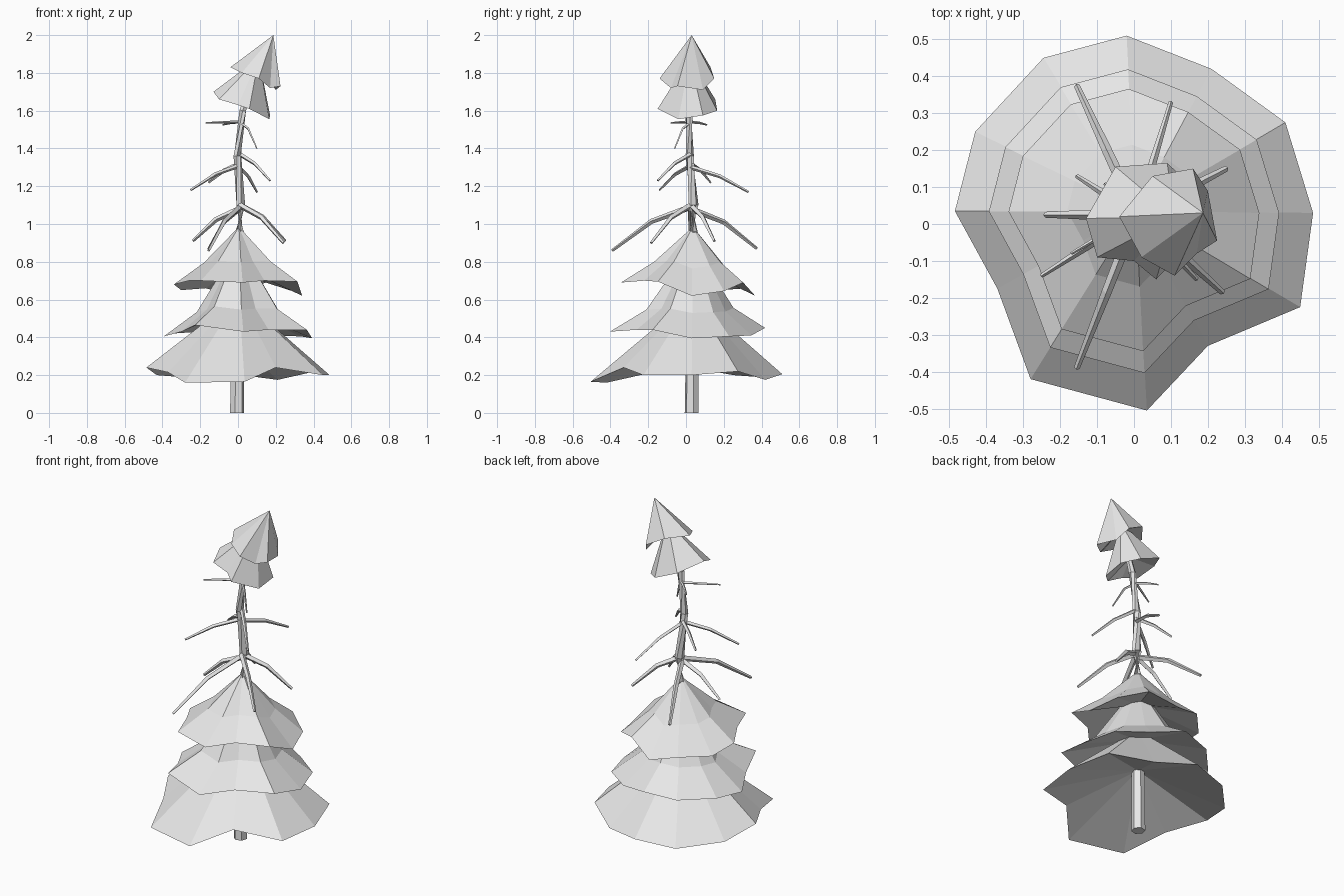
import bpy, bmesh, math
from mathutils import Vector

cube = bpy.data.objects.get("Cube")
if cube:
    bpy.data.objects.remove(cube, do_unlink=True)

grey = bpy.data.materials.new("light_grey")
grey.use_nodes = True
grey.diffuse_color = (0.8, 0.8, 0.8, 1)
grey.node_tree.nodes["Principled BSDF"].inputs["Base Color"].default_value = (0.8, 0.8, 0.8, 1)


def finish(name, bm):
    bmesh.ops.recalc_face_normals(bm, faces=bm.faces)
    mesh = bpy.data.meshes.new(name)
    bm.to_mesh(mesh)
    bm.free()
    mesh.materials.append(grey)
    obj = bpy.data.objects.new(name, mesh)
    bpy.context.collection.objects.link(obj)


def bridge(bm, a, b):
    n = len(a)
    for i in range(n):
        bm.faces.new((a[i], a[(i + 1) % n], b[(i + 1) % n], b[i]))


def fan(bm, ring, point):
    centre = bm.verts.new(point)
    for i in range(len(ring)):
        bm.faces.new((ring[i], ring[(i + 1) % len(ring)], centre))


def tube(name, path, radii, sides):
    """Tapered faceted tube along a path, capped at both ends."""
    bm = bmesh.new()
    pts = [Vector(p) for p in path]
    rings = []
    for i, p in enumerate(pts):
        d = pts[min(i + 1, len(pts) - 1)] - pts[max(i - 1, 0)]
        q = d.to_track_quat('Z', 'Y')
        ring = []
        for k in range(sides):
            t = math.tau * k / sides
            ring.append(bm.verts.new(p + q @ Vector((math.cos(t), math.sin(t), 0)) * radii[i]))
        rings.append(ring)
    for a, b in zip(rings, rings[1:]):
        bridge(bm, a, b)
    bm.faces.new(rings[0])
    bm.faces.new(rings[-1])
    finish(name, bm)


def foliage(name, rim, apex, hollow, kink=None, kink_z=0):
    """Jagged cone with a shallow underside; an optional inner ring makes it flare."""
    bm = bmesh.new()
    outer = [bm.verts.new(p) for p in rim]
    fan(bm, outer, hollow)
    if kink:
        mean = sum(p[2] for p in rim) / len(rim)
        inner = []
        for p in rim:
            v = Vector(apex).lerp(Vector(p), kink)
            v.z = kink_z + (p[2] - mean) * 0.5
            inner.append(bm.verts.new(v))
        bridge(bm, outer, inner)
        outer = inner
    fan(bm, outer, apex)
    finish(name, bm)


# Trunk
tube("trunk",
     [(-.005, .03, 0), (0, .035, .6), (.008, .04, .96), (.015, .04, 1.1),
      (-.003, .02, 1.36), (.025, .015, 1.6), (.09, .02, 1.8)],
     [.038, .034, .023, .026, .022, .02, .01], 6)

# Foliage skirts share one uneven outline, scaled per tier
outline = [(.485, .03), (.41, .275), (.21, .42), (-.02, .51), (-.245, .45), (-.43, .25),
           (-.485, .035), (-.37, -.175), (-.28, -.42), (.035, -.505), (.2, -.33), (.45, -.225)]
tiers = [
    ("lower_skirt", 1.0, .62, .37, .5, .41,
     (.20, .22, .175, .205, .185, .20, .24, .215, .16, .165, .24, .20)),
    ("middle_skirt", .81, .9, .56, .56, .545,
     (.395, .405, .41, .45, .43, .42, .405, .43, .465, .43, .44, .44)),
    ("upper_skirt", .7, .985, .78, .54, .79,
     (.62, .645, .69, .62, .66, .65, .68, .70, .70, .69, .70, .695)),
]
for name, s, top, hollow, kink, kink_z, heights in tiers:
    rim = [(x * s, .03 + (y - .03) * s, z) for (x, y), z in zip(outline, heights)]
    foliage(name, rim, (.005, .037, top), (0, .035, hollow), kink, kink_z)

# Leaning crown
foliage("crown_lower",
        [(-.13, .015, 1.7), (-.1, -.09, 1.66), (0, -.1, 1.63), (.06, -.15, 1.61),
         (.165, -.04, 1.555), (.17, .09, 1.575), (.09, .165, 1.6), (-.05, .155, 1.66)],
        (.11, .02, 1.88), (.04, .02, 1.69))
foliage("crown_upper",
        [(-.04, .02, 1.83), (.02, -.09, 1.8), (.11, -.14, 1.77), (.17, -.08, 1.72),
         (.225, -.045, 1.73), (.2, .09, 1.71), (.16, .15, 1.77), (.05, .13, 1.83)],
        (.187, .03, 2), (.12, .02, 1.82))

# Bare branches: thickness, bend height, then a root height and drooping tip for each
whorls = [
    ("low_branch", .016, .33,
     [(1.09, (-.155, -.39, .86)), (1.08, (-.24, .025, .91)), (1.1, (.24, -.185, .9)),
      (1.1, (.25, .15, .91)), (1.08, (-.155, .375, .87))]),
    ("mid_branch", .012, .36,
     [(1.31, (-.25, -.14, 1.18)), (1.3, (.1, .33, 1.17)),
      (1.37, (.17, -.15, 1.23)), (1.32, (-.155, .13, 1.22))]),
    ("high_branch", .008, .25,
     [(1.54, (-.17, -.08, 1.535)), (1.54, (.1, -.06, 1.4)), (1.54, (-.08, .11, 1.525))]),
]
for name, r, drop, branches in whorls:
    for i, (root_z, tip) in enumerate(branches):
        base = Vector((.008, .025, root_z))
        end = Vector(tip)
        bend = base.lerp(end, .5)
        bend.z = base.z + (end.z - base.z) * drop
        tube(f"{name}_{i + 1}", [base, bend, end], [r, r * .85, r * .5], 4)
